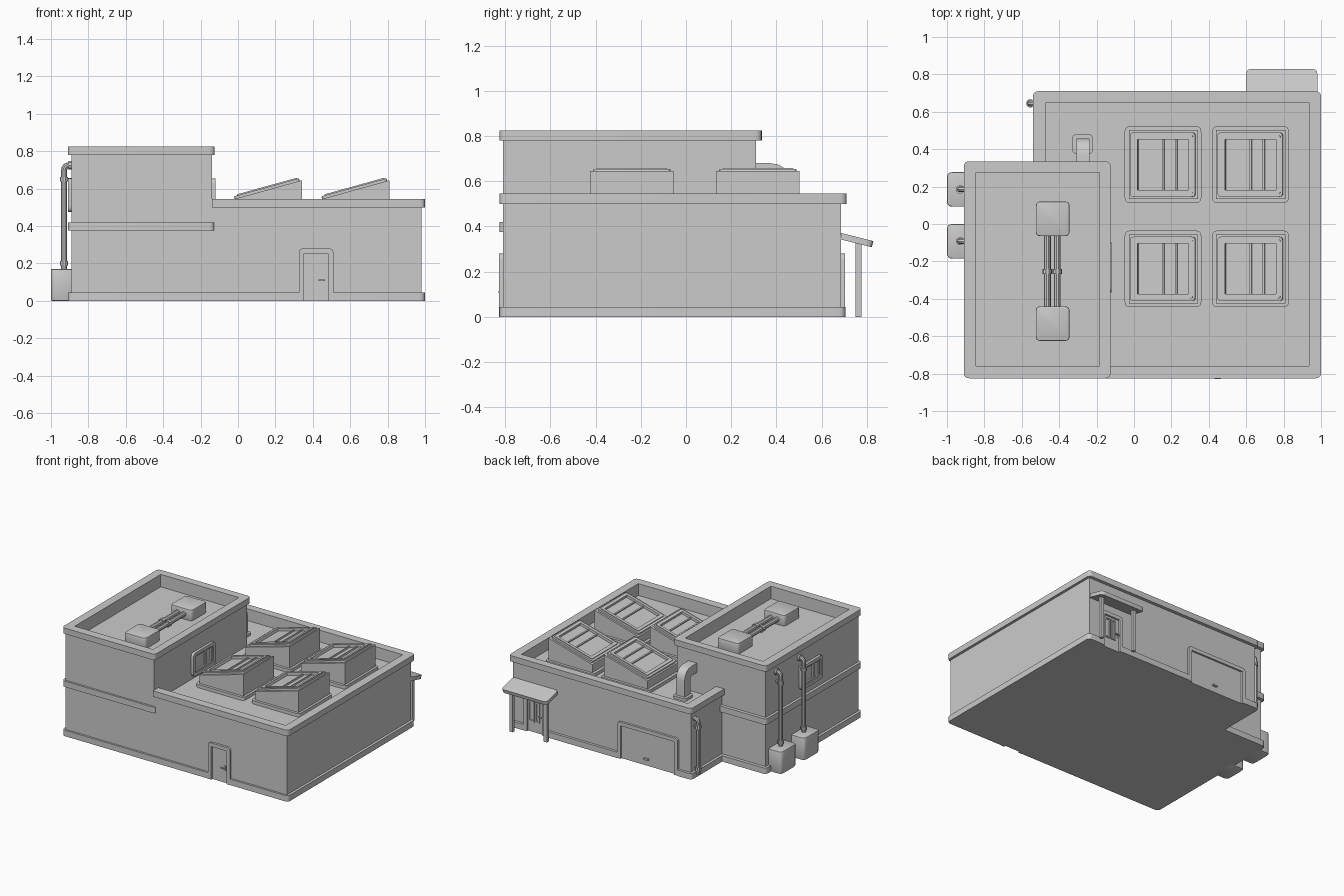
import bpy, bmesh
from math import radians
from mathutils import Matrix, Vector

if "Cube" in bpy.data.objects:
    bpy.data.objects.remove(bpy.data.objects["Cube"])

I = Matrix.Identity(4)
T = lambda x, y, z: Matrix.Translation((x, y, z))
R = lambda a, ax: Matrix.Rotation(radians(a), 4, ax)
# wall frames: local x along the wall, local y up, local z outwards
FRONT = T(0, -.81, 0) @ R(90, 'X')
BACK = T(0, .685, 0) @ R(180, 'Z') @ R(90, 'X')
RIGHT = T(-.14, 0, 0) @ R(90, 'Z') @ R(90, 'X')
LEFT = T(-.89, 0, 0) @ R(-90, 'Z') @ R(90, 'X')


def fillet(pts, r=0, closed=True, n=4):
    """Round the corners of a polyline; r is one radius or one per corner."""
    rs = r if isinstance(r, list) else [r] * len(pts)
    P = [Vector(p).to_3d() for p in pts]
    out = []
    for i, p in enumerate(P):
        if not closed and i in (0, len(P) - 1):
            out.append(p)
            continue
        a = p + (P[i - 1] - p).normalized() * rs[i]
        b = p + (P[(i + 1) % len(P)] - p).normalized() * rs[i]
        for k in range(n + 1):
            t = k / n
            out.append(a * (1 - t) ** 2 + p * 2 * t * (1 - t) + b * t * t)
    return out


def finish(name, bm):
    bmesh.ops.remove_doubles(bm, verts=bm.verts, dist=1e-5)
    bmesh.ops.recalc_face_normals(bm, faces=bm.faces)
    me = bpy.data.meshes.new(name)
    bm.to_mesh(me)
    bm.free()
    ob = bpy.data.objects.new(name, me)
    bpy.context.collection.objects.link(ob)
    return ob


def prism(name, pts, z0, z1, r=0, M=I):
    loop = []
    for p in fillet(pts, r):
        if not loop or (p - loop[-1]).length > 1e-5:
            loop.append(p)
    bm = bmesh.new()
    lo, hi = [[bm.verts.new(M @ Vector((p.x, p.y, z))) for p in loop] for z in (z0, z1)]
    bm.faces.new(lo)
    bm.faces.new(hi)
    for i in range(len(lo)):
        bm.faces.new((lo[i - 1], lo[i], hi[i], hi[i - 1]))
    return finish(name, bm)


def rect(x0, x1, y0, y1):
    return [(x0, y0), (x1, y0), (x1, y1), (x0, y1)]


def box(name, x0, x1, y0, y1, z0, z1, r=0, M=I):
    return prism(name, rect(x0, x1, y0, y1), z0, z1, r, M)


def ring(name, outer, inner, z0, z1, ro=0, ri=0, M=I):
    bm = bmesh.new()
    o, i = fillet(outer, ro), fillet(inner, ri)
    L = [[bm.verts.new(M @ Vector((p.x, p.y, z))) for p in loop]
         for loop, z in ((o, z0), (o, z1), (i, z1), (i, z0))]
    for a in range(4):
        A, B = L[a], L[(a + 1) % 4]
        for k in range(len(o)):
            bm.faces.new((A[k - 1], A[k], B[k], B[k - 1]))
    bmesh.ops.dissolve_degenerate(bm, dist=1e-5, edges=bm.edges)
    return finish(name, bm)


def tube(name, pts, rad, bend=0):
    cu = bpy.data.curves.new(name, 'CURVE')
    cu.dimensions, cu.bevel_depth = '3D', rad
    cu.bevel_resolution, cu.use_fill_caps = 3, True
    pts = fillet(pts, bend, False)
    sp = cu.splines.new('POLY')
    sp.points.add(len(pts) - 1)
    for q, p in zip(sp.points, pts):
        q.co = (*p, 1)
    ob = bpy.data.objects.new(name, cu)
    bpy.context.collection.objects.link(ob)


def soften(ob, w):
    m = ob.modifiers.new('bevel', 'BEVEL')
    m.width, m.segments, m.angle_limit = w, 2, radians(40)


# walls and parapets
prism('ground_walls', [(-.89, -.81), (.98, -.81), (.98, .685), (-.52, .685), (-.52, .31), (-.89, .31)], 0, .455)
box('tower_walls', -.89, -.14, -.81, .31, .455, .73)
tin = rect(-.845, -.185, -.76, .275)
ring('tower_parapet', rect(-.89, -.14, -.81, .31), tin, .73, .78)
ring('tower_coping', rect(-.91, -.125, -.825, .335), tin, .78, .825, .03)
box('tower_band', -.91, -.125, -.825, .335, .375, .42, .03)


def hall_rim(l, f, rt, b):
    return [(-.14, f), (rt, f), (rt, b), (l, b), (l, .3), (-.47, .3), (-.47, .65), (.935, .65), (.935, -.76), (-.14, -.76)]


prism('hall_parapet', hall_rim(-.52, -.81, .98, .685), .455, .5)
prism('hall_coping', hall_rim(-.54, -.825, 1, .71), .5, .545, [0] + [.03] * 3 + [0] * 6)

# plinth, notched at each doorway
notch = lambda a, b, y, d: [(a, y), (a, d), (b, d), (b, y)]
pl = ([(-.91, -.825)] + notch(.325, .51, -.825, -.8) + [(1, -.825), (1, .705)]
      + notch(.88, .69, .705, .67) + notch(.09, -.42, .705, .67)
      + [(-.54, .705), (-.54, .335), (-.91, .335)])
prism('plinth', pl, 0, .045, [.03] + [0] * 4 + [.03] * 2 + [0] * 8 + [.03, 0, .03])


# doors
def door(name, a, b, h, M):
    t = .028
    prism(name + '_frame', [(a, 0), (a, h), (b, h), (b, 0), (b - t, 0), (b - t, h - t), (a + t, h - t), (a + t, 0)],
          -.01, .017, [0, .025, .025] + [0] * 5, M)
    box(name + '_panel', a + t, b - t, 0, h - t, -.01, .003, 0, M)


def handle(name, u, v, M):
    box(name + '_plate', u + .006, u + .016, v - .02, v + .02, 0, .008, 0, M)
    box(name + '_lever', u - .02, u + .016, v - .004, v + .004, .008, .018, 0, M)


door('front_door', .325, .51, .28, FRONT)
handle('front_handle', .45, .11, FRONT)
door('back_door', -.88, -.69, .28, BACK)
handle('back_handle', -.735, .13, BACK)
for a, b in ((-.845, -.795), (-.787, -.75)):
    ring('back_door_pane', rect(a, b, .08, .235), rect(a + .01, b - .01, .09, .225), 0, .01, M=BACK)
door('garage_door', -.09, .42, .28, BACK)
box('garage_handle', .13, .17, .045, .057, 0, .018, .004, BACK)

# porch canopy on two posts
box('canopy', -.19, .19, -.075, .075, -.014, .014, .025, T(.79, .752, .34) @ R(-14, 'X'))
for x in (.645, .935):
    box('canopy_post', x - .013, x + .013, .75, .776, 0, .338)


# tower windows
def window(name, a, b, M):
    ring(name + '_frame', rect(a, b, .475, .655), rect(a + .025, b - .025, .5, .63), -.005, .02, .03, .012, M)
    c = a + (b - a) * .62
    for p, q in ((a + .025, c), (c, b - .025)):
        ring(name + '_sash', rect(p, q, .5, .63), rect(p + .012, q - .012, .512, .618), -.005, .012, M=M)


window('right_window', -.365, -.1, RIGHT)
window('left_window', .09, .355, LEFT)

# roof skylights
for cx in (.155, .6225):
    for cy in (.3175, -.24):
        box('skylight_flange', cx - .205, cx + .205, cy - .205, cy + .205, .45, .48, .03)
        prism('skylight_box', [(-.183, .47), (.187, .47), (.187, .645), (-.183, .542)],
              -.185, .185, 0, T(cx, cy, 0) @ R(90, 'X'))
        M = T(cx + .003, cy, .594) @ R(-15.5, 'Y')
        ring('skylight_lid', rect(-.182, .178, -.172, .172), rect(-.148, .152, -.142, .142), -.003, .014, .02, 0, M)
        ring('skylight_trim', rect(-.165, .168, -.157, .157), rect(-.14, .145, -.135, .135), 0, .02, .012, 0, M)
        for u in (0, .072):
            box('skylight_bar', u - .005, u + .005, -.138, .138, -.003, .01, 0, M)

# roof machinery: two units joined by a pair of pipes
for y in (.0275, -.5325):
    soften(box('roof_unit', -.525, -.345, y - .0925, y + .0925, .725, .812, .025), .006)
for x in (-.463, -.41):
    tube('unit_pipe', [(x, -.46, .77), (x, -.05, .77)], .018)
    tube('unit_pipe_collar', [(x, -.268, .77), (x, -.24, .77)], .025)

# vent duct from the low roof into the tower
box('vent_flange', -.33, -.22, .375, .48, .45, .475, .025)
duct = prism('vent_duct', [(.458, .46), (.458, .68), (.3, .68), (.3, .607), (.388, .607), (.388, .46)],
             -.168, -.097, [0, .09, 0, 0, .025, 0], RIGHT)

# side tanks with downpipes
for y in (.185, -.0925):
    soften(box('pipe_tank', -1, -.88, y - .0925, y + .0925, 0, .17, [.03, 0, 0, .03]), .006)
    tube('downpipe', [(-.93, y, .16), (-.93, y, .725), (-.87, y, .725)], .016, .03)
    for z in (.2, .65):
        tube('downpipe_collar', [(-.93, y, z - .012), (-.93, y, z + .012)], .022)
    tube('downpipe_socket', [(-.905, y, .725), (-.885, y, .725)], .024)
    box('pipe_bracket', -.93, -.88, y - .008, y + .008, .643, .657)
tube('hall_downpipe', [(-.51, .645, .445), (-.555, .645, .445), (-.555, .645, .03)], .016, .025)
for z in (.07, .39):
    tube('hall_pipe_collar', [(-.555, .645, z - .012), (-.555, .645, z + .012)], .022)
box('hall_pipe_bracket', -.555, -.51, .637, .653, .383, .397)

# convert pipes to meshes and smooth the rounded surfaces
for ob in bpy.context.scene.objects:
    ob.select_set(True)
bpy.context.view_layer.objects.active = duct
bpy.ops.object.convert(target='MESH')
bpy.ops.object.shade_smooth_by_angle(angle=radians(30))
